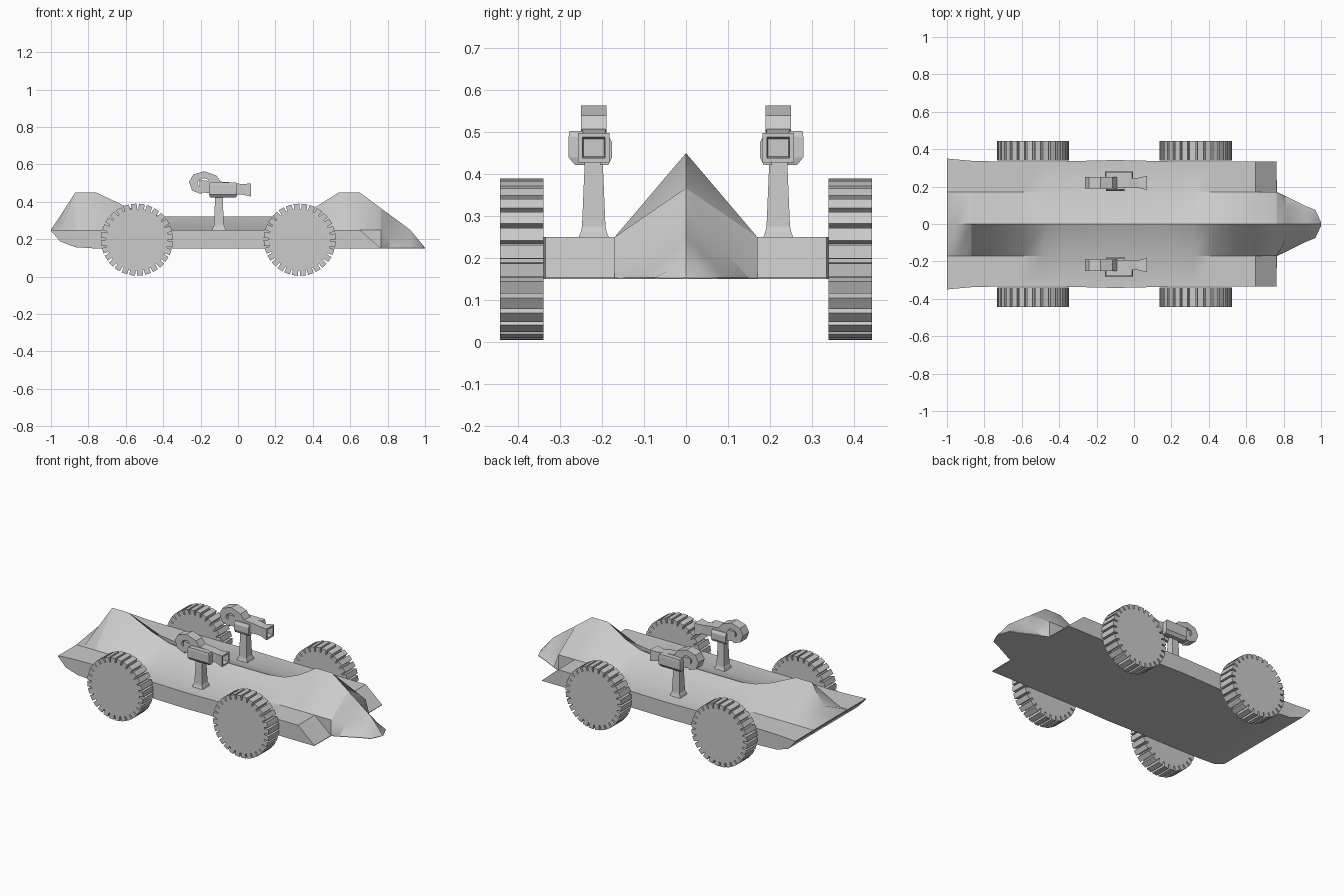
import bpy, bmesh
from math import sin, cos, pi, radians

if "Cube" in bpy.data.objects:
    bpy.data.objects.remove(bpy.data.objects["Cube"])


def finish(name, bm, mirror=False, smooth=False):
    bmesh.ops.remove_doubles(bm, verts=bm.verts, dist=0.0004)
    bmesh.ops.recalc_face_normals(bm, faces=bm.faces)
    me = bpy.data.meshes.new(name)
    bm.to_mesh(me)
    bm.free()
    ob = bpy.data.objects.new(name, me)
    bpy.context.collection.objects.link(ob)
    if mirror:
        mod = ob.modifiers.new("mirror", 'MIRROR')
        mod.use_axis = (False, True, False)
    if smooth:
        bpy.ops.object.select_all(action='DESELECT')
        ob.select_set(True)
        bpy.context.view_layer.objects.active = ob
        bpy.ops.object.shade_smooth_by_angle(angle=radians(30))
    return ob


def loft(name, rings, **kw):
    bm = bmesh.new()
    vs = [[bm.verts.new(p) for p in r] for r in rings]
    n = len(rings[0])
    for a, b in zip(vs, vs[1:]):
        for i in range(n):
            j = (i + 1) % n
            bm.faces.new((a[i], a[j], b[j], b[i]))
    bm.faces.new(vs[0])
    bm.faces.new(vs[-1])
    return finish(name, bm, **kw)


def extrude_xz(name, pts, y0, y1, **kw):
    return loft(name, [[(x, y, z) for x, z in pts] for y in (y0, y1)], **kw)


def rect_x(x, yc, hy, z0, z1):
    return [(x, yc - hy, z0), (x, yc + hy, z0), (x, yc + hy, z1), (x, yc - hy, z1)]


def rect_z(z, xc, hx, yc, hy):
    return [(xc - hx, yc - hy, z), (xc + hx, yc - hy, z), (xc + hx, yc + hy, z), (xc - hx, yc + hy, z)]


# Body: x, ridge z, shoulder y, shoulder z, deck half width, deck z, bottom z
B = 0.15
stations = [
    (-1.0, .25, .17, .249, .35, .249, .244),
    (-.95, .325, .17, .25, .345, .25, .187),
    (-.87, .45, .17, .25, .338, .25, .157),
    (-.76, .45, .17, .25, .335, .25, B),
    (-.60, .375, .17, .25, .335, .25, B),
    (-.48, .335, .17, .25, .335, .25, B),
    (-.38, .32, .17, .25, .335, .25, B),
    (-.10, .32, .17, .25, .342, .25, B),
    (.20, .32, .17, .25, .335, .25, B),
    (.32, .335, .17, .25, .335, .25, B),
    (.42, .375, .17, .25, .335, .25, B),
    (.54, .45, .17, .25, .335, .25, B),
    (.65, .45, .17, .25, .335, .25, B),
    (.762, .367, .17, .25, .335, .153, B),
    (.764, .365, .17, .25, .171, .153, B),
    (.81, .332, .09, .215, .15, .153, B),
    (.92, .25, .06, .19, .095, .153, B),
    (.97, .19, .04, .17, .075, .153, B),
    (1.0, .154, .006, .153, .01, .152, B),
]
rings = []
for x, r, ys, zs, w, zd, zb in stations:
    half = [(ys, zs), (min(w, max(ys, .17)), zd), (w, zd), (w, zb)]
    rings.append([(x, 0, r)] + [(x, y, z) for y, z in half]
                 + [(x, 0, zb)] + [(x, -y, z) for y, z in reversed(half)])
loft("body", rings, smooth=True)


# Wheels with narrow tread slots
def wheel(name, cx, cz=.197, ro=.193, ri=.165, n=28):
    pts = []
    for i in range(n):
        for f, r in ((0, ri), (.04, ro), (.76, ro), (.8, ri)):
            a = 2 * pi * (i + f) / n
            pts.append((cx + r * cos(a), cz + r * sin(a)))
    extrude_xz(name, pts, .34, .443, mirror=True)


wheel("rear_wheels", -.54)
wheel("front_wheels", .33)

# Gun mounts
G = .22
loft("gun_posts", [rect_z(.249, -.102, .036, G, .036), rect_z(.262, -.102, .032, G, .031),
                   rect_z(.275, -.102, .026, G, .028), rect_z(.44, -.102, .02, G, .021)], mirror=True)

# Barrel with flared, recessed muzzle
loft("gun_barrels", [rect_x(-.205, G, .028, .45, .515), rect_x(-.03, G, .028, .44, .503),
                     rect_x(.02, G, .026, .438, .494), rect_x(.07, G, .038, .428, .498),
                     rect_x(.07, G, .027, .438, .488), rect_x(.03, G, .024, .442, .484)], mirror=True)

# Side boxes on the guns
loft("gun_outer_boxes", [rect_z(.422, -.08, .07, .253, .012), rect_z(.44, -.08, .075, .26, .02),
                         rect_z(.488, -.08, .075, .26, .02), rect_z(.503, -.08, .07, .262, .016)], mirror=True)
loft("gun_inner_boxes", [rect_z(.422, -.1, .05, .195, .01), rect_z(.44, -.1, .05, .19, .014),
                         rect_z(.475, -.1, .05, .19, .014), rect_z(.492, -.1, .05, .195, .01)], mirror=True)

# Curled feed arm over the back of each gun: outer and inner curve points
outer = [(-.195, .44), (-.245, .46), (-.262, .505), (-.24, .545), (-.18, .563), (-.115, .54), (-.09, .505)]
inner = [(-.195, .475), (-.21, .485), (-.217, .50), (-.208, .516), (-.18, .526), (-.16, .518), (-.15, .50)]
loft("gun_feed_arms", [[(xo, G - .03, zo), (xo, G + .03, zo), (xi, G + .03, zi), (xi, G - .03, zi)]
                       for (xo, zo), (xi, zi) in zip(outer, inner)], mirror=True)
